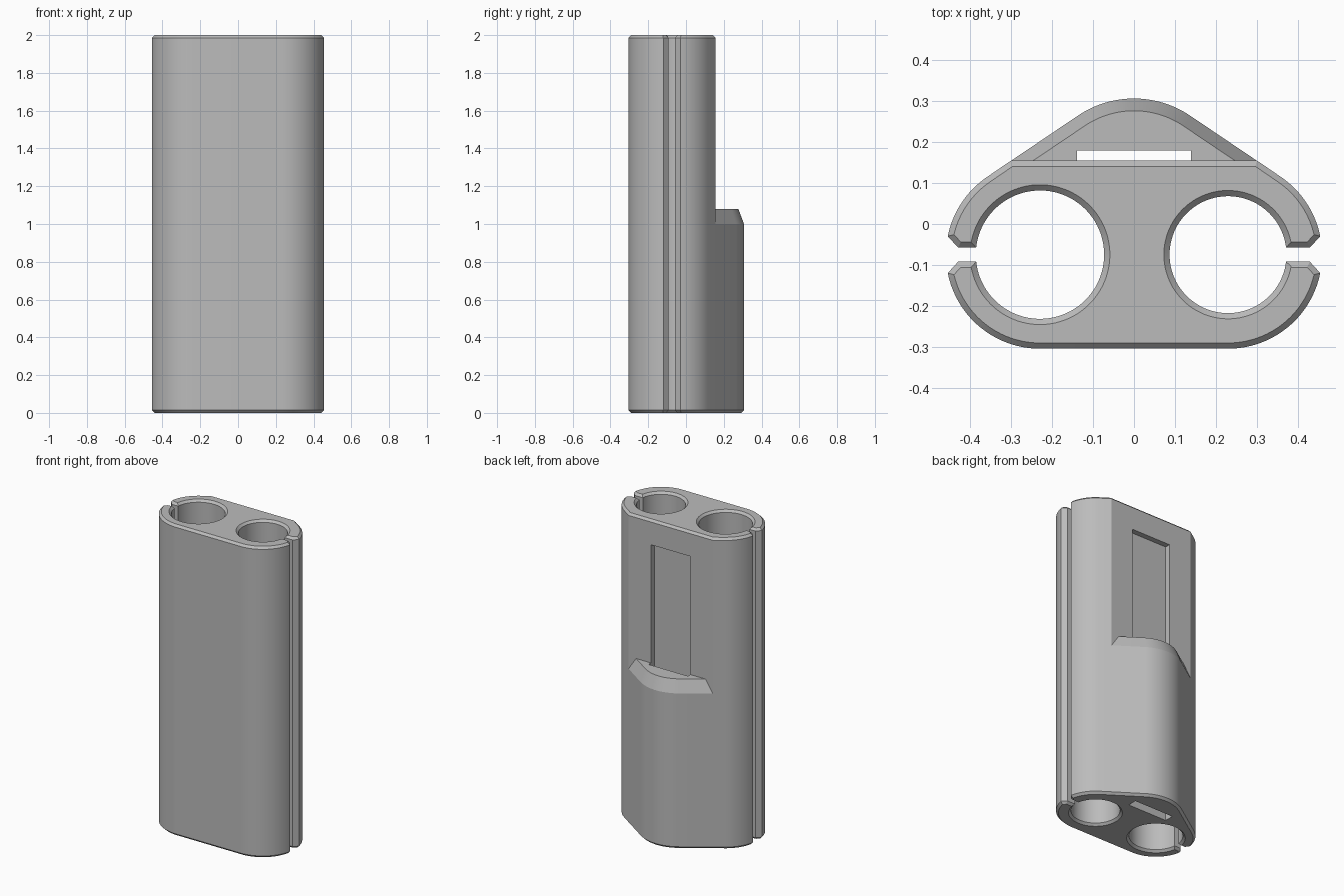
import bpy
import bmesh
from math import sin, cos, asin, radians, degrees, sqrt
from mathutils import Vector

cube = bpy.data.objects.get("Cube")
if cube:
    bpy.data.objects.remove(cube, do_unlink=True)

# Main dimensions
HEIGHT = 2.0
CX, CY = 0.23, -0.075          # centre of each tube
OUTER = 0.23                   # outer radius around each tube
BACK = 0.155                   # flat back plane
SLIT = 0.017                   # half width of the side slits
EDGE = 0.014                   # chamfer on the end faces
FLANK = 56                     # direction the sloped flanks face, in degrees

grey = bpy.data.materials.new("plain grey")
grey.use_nodes = True
grey.diffuse_color = (0.5, 0.5, 0.5, 1)
grey.node_tree.nodes["Principled BSDF"].inputs["Base Color"].default_value = (0.5, 0.5, 0.5, 1)


def arc(cx, cy, r, start, end, steps):
    angles = [radians(start + (end - start) * i / steps) for i in range(steps + 1)]
    return [Vector((cx + r * cos(a), cy + r * sin(a))) for a in angles]


def inset(points, d):
    """Move a closed outline inwards by d with mitred corners."""
    n = len(points)
    area = sum(points[i - 1].cross(points[i]) for i in range(n))
    side = 1 if area > 0 else -1
    result = []
    for i, p in enumerate(points):
        a = (p - points[i - 1]).normalized()
        b = (points[(i + 1) % n] - p).normalized()
        na, nb = Vector((-a.y, a.x)) * side, Vector((-b.y, b.x)) * side
        result.append(p + (na + nb) * d / (1 + na.dot(nb)))
    return result


def loft(name, outline, levels):
    """Stack the outline at (height, inset) levels into a closed solid."""
    bm = bmesh.new()
    rings = [[bm.verts.new((p.x, p.y, z)) for p in inset(outline, d)] for z, d in levels]
    n = len(outline)
    for low, high in zip(rings, rings[1:]):
        for i in range(n):
            j = (i + 1) % n
            bm.faces.new((low[i], low[j], high[j], high[i]))
    bm.faces.new(rings[0])
    bm.faces.new(rings[-1])
    bmesh.ops.recalc_face_normals(bm, faces=bm.faces)
    mesh = bpy.data.meshes.new(name)
    bm.to_mesh(mesh)
    bm.free()
    mesh.materials.append(grey)
    obj = bpy.data.objects.new(name, mesh)
    bpy.context.collection.objects.link(obj)
    return obj


def half_outline(bore):
    """Right half of the body section, from back to front, around the open bore."""
    lip = degrees(asin(0.045 / OUTER))
    gap = degrees(asin(SLIT / bore))
    points = [Vector((0.301, BACK))]
    points += arc(CX, CY, OUTER, FLANK, lip, 16)
    points.append(Vector((0.43, CY + SLIT)))
    points += arc(CX, CY, bore, gap, 360 - gap, 90)
    points.append(Vector((0.43, CY - SLIT)))
    points += arc(CX, CY, OUTER, -lip, -90, 28)
    return points


# Twin tube body, with a wider bore on the right
left_half = half_outline(0.143)
right_half = [Vector((-p.x, p.y)) for p in reversed(half_outline(0.157))]
body = loft("twin_tube_body", left_half + right_half,
            [(0, EDGE), (EDGE, 0), (HEIGHT - EDGE, 0), (HEIGHT, EDGE)])

# Rounded pouch on the lower back
normal = Vector((cos(radians(FLANK)), sin(radians(FLANK))))
reach = normal.dot(Vector((CX, CY))) + OUTER
peak = 0.307
crown = (reach - normal.y * peak) / (1 - normal.y)
base_y = 0.118
base_x = (reach - normal.y * base_y) / normal.x
pouch_outline = ([Vector((base_x, base_y))]
                 + arc(0, peak - crown, crown, FLANK, 180 - FLANK, 28)
                 + [Vector((-base_x, base_y))])
pouch = loft("back_pouch", pouch_outline, [(0, EDGE), (EDGE, 0), (1.0, 0), (1.08, 0.03)])

# Flat slot through the pouch that continues as a recess up the back
slot = [Vector(c) for c in ((-0.14, 0.12), (0.14, 0.12), (0.14, 0.18), (-0.14, 0.18))]
cutter = loft("slot_cutter", slot, [(-0.1, 0), (1.84, 0)])
cutter.hide_render = True

for obj in (body, pouch):
    cut = obj.modifiers.new("slot", 'BOOLEAN')
    cut.operation = 'DIFFERENCE'
    cut.solver = 'EXACT'
    cut.object = cutter
    bpy.ops.object.select_all(action='DESELECT')
    obj.select_set(True)
    bpy.context.view_layer.objects.active = obj
    bpy.ops.object.modifier_apply(modifier=cut.name)
    bpy.ops.object.shade_smooth_by_angle(angle=radians(20))

bpy.data.objects.remove(cutter, do_unlink=True)
